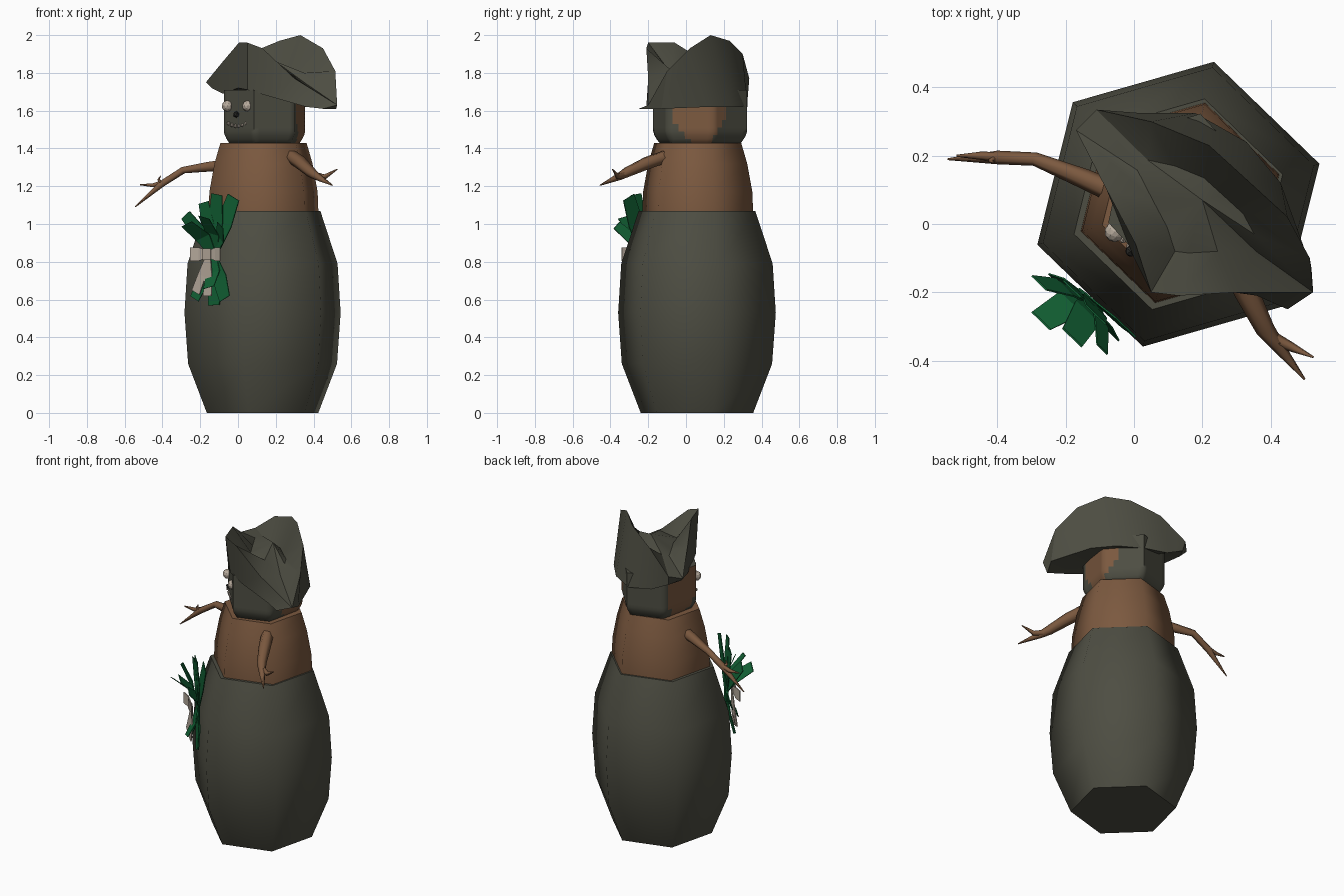
import bpy, bmesh, math
from mathutils import Vector

cube = bpy.data.objects.get("Cube")
if cube:
    bpy.data.objects.remove(cube, do_unlink=True)


def material(name, rgb):
    m = bpy.data.materials.new(name)
    m.use_nodes = True
    m.diffuse_color = (*rgb, 1)
    m.node_tree.nodes["Principled BSDF"].inputs["Base Color"].default_value = (*rgb, 1)
    return m


olive = material("dark olive", (0.075, 0.075, 0.055))
brown = material("earth brown", (0.2, 0.1, 0.05))
green = material("leaf green", (0.006, 0.12, 0.035))
beige = material("pale ribbon", (0.48, 0.41, 0.34))
black = material("coal", (0.02, 0.02, 0.018))

# frame of the face side of the six-sided body: sideways and outward
TURN = math.radians(16)
AIM = math.radians(226)
SIDE = Vector((-math.sin(AIM), math.cos(AIM), 0))
OUT = Vector((math.cos(AIM), math.sin(AIM), 0))
UP = Vector((0, 0, 1))


def finish(name, bm, mats, angle=None):
    bmesh.ops.recalc_face_normals(bm, faces=bm.faces)
    me = bpy.data.meshes.new(name)
    bm.to_mesh(me)
    bm.free()
    ob = bpy.data.objects.new(name, me)
    bpy.context.collection.objects.link(ob)
    for m in mats:
        me.materials.append(m)
    if angle:
        bpy.ops.object.select_all(action="DESELECT")
        ob.select_set(True)
        bpy.context.view_layer.objects.active = ob
        bpy.ops.object.shade_smooth_by_angle(angle=math.radians(angle))
    return ob


def bridge(bm, rings):
    for a, b in zip(rings, rings[1:]):
        for i in range(len(a)):
            j = (i + 1) % len(a)
            bm.faces.new((a[i], a[j], b[j], b[i]))


def hex_stack(name, profile, center, mats, cuts=1, squash=(1, 1), rule=None):
    """Six-sided lathe; cuts subdivides every side."""
    corners = [Vector((math.cos(TURN + k * math.pi / 3) * squash[0],
                       math.sin(TURN + k * math.pi / 3) * squash[1], 0)) for k in range(6)]
    outline = [corners[k].lerp(corners[(k + 1) % 6], c / cuts)
               for k in range(6) for c in range(cuts)]
    bm = bmesh.new()
    rings = [[bm.verts.new(p * r + Vector((*center, z))) for p in outline] for z, r in profile]
    bridge(bm, rings)
    bm.faces.new(rings[0])
    bm.faces.new(rings[-1])
    if rule:
        for f in bm.faces:
            f.material_index = rule(f.calc_center_median())
    return finish(name, bm, mats, 65)


# barrel-shaped lower body and the chest rising from it
hex_stack("lower_body", [(0, .307), (.26, .41), (.53, .43), (.79, .413), (1.07, .318)],
          (.13, .058), [olive])
hex_stack("chest", [(1.0, .302), (1.07, .302), (1.17, .298), (1.32, .27), (1.43, .237)],
          (.135, .062), [brown])

# head with a ragged brown patch on both cheeks
HEAD = (.14, .075)


def cheek(p):
    a = math.degrees(math.atan2(p.y - HEAD[1], p.x - HEAD[0]))
    rise = max(0, min(1, (p.z - 1.42) / .13))
    if abs(a) < 90:
        return int(abs(a + 2) < 14 + 26 * rise)
    return int(abs(a % 360 - 168) < 16 + 16 * rise)


heights = [1.45 + .02 * k for k in range(14)]
hex_stack("head", [(1.42, .84)] + [(z, min(1, .93 + (z - 1.45) * 2.3)) for z in heights],
          HEAD, [olive, brown], cuts=8, squash=(.224, .256), rule=cheek)

# folded hat: lower rim and upturned edge, paired point by point
rim = [(.45, -.25, 1.61), (.52, -.13, 1.61), (.43, .12, 1.62), (.33, .24, 1.62),
       (.18, .325, 1.62), (.02, .325, 1.65), (-.1, .32, 1.71), (-.14, .25, 1.72),
       (-.08, .1, 1.69), (0, -.1, 1.72), (.05, -.15, 1.71), (.15, -.18, 1.68), (.36, -.21, 1.62)]
edge = [(.525, -.2, 1.63), (.515, -.1, 1.81), (.45, .02, 1.93), (.33, .13, 2),
        (.22, .23, 1.97), (.05, .3, 1.9), (-.11, .335, 1.77), (-.17, .275, 1.75),
        (-.08, .1, 1.86), (.005, -.06, 1.96), (.05, -.2, 1.96), (.13, -.21, 1.93), (.3, -.2, 1.77)]
bm = bmesh.new()
inner = []
for p in edge:
    q = Vector(p).lerp(Vector((.19, .04, 1.82)), .5)
    inner.append((q.x, q.y, 1.8 if p[2] > 1.8 else q.z + .02))
rings = [[bm.verts.new(p) for p in ring] for ring in (rim, edge, inner)]
bridge(bm, rings)
for ring, apex in ((rings[0], (.15, .06, 1.68)), (rings[2], (.2, .07, 1.86))):
    tip = bm.verts.new(apex)
    for i in range(len(ring)):
        bm.faces.new((ring[i], ring[(i + 1) % len(ring)], tip))
finish("folded_hat", bm, [olive], 28)


# branch arms made from tapered tubes
def twig(name, points, radii):
    bm = bmesh.new()
    pts = [Vector(p) for p in points]
    rings = []
    for i, p in enumerate(pts):
        d = (pts[min(i + 1, len(pts) - 1)] - pts[max(i - 1, 0)]).normalized()
        u = d.cross(UP).normalized()
        v = u.cross(d)
        rings.append([bm.verts.new(p + (u * math.cos(a) + v * math.sin(a)) * radii[i])
                      for a in (k * math.pi / 3 for k in range(6))])
    bridge(bm, rings)
    bm.faces.new(rings[0])
    bm.faces.new(rings[-1])
    finish(name, bm, [brown], 65)


twig("right_arm", [(-.05, .09, 1.31), (-.14, .13, 1.305), (-.29, .19, 1.285), (-.4, .195, 1.215),
                   (-.545, .19, 1.09)], [.034, .03, .02, .02, .003])
twig("right_arm_finger", [(-.38, .195, 1.225), (-.45, .2, 1.205), (-.52, .2, 1.208)], [.016, .012, .003])
twig("right_arm_thumb", [(-.4, .195, 1.21), (-.42, .185, 1.235), (-.41, .18, 1.255)], [.01, .008, .002])
twig("left_arm", [(.28, -.1, 1.36), (.33, -.2, 1.325), (.385, -.31, 1.275), (.42, -.355, 1.25),
                  (.5, -.455, 1.205)], [.036, .036, .028, .02, .003])
twig("left_arm_finger", [(.4, -.33, 1.26), (.46, -.36, 1.25), (.525, -.39, 1.29)], [.02, .014, .003])


# face: eyes, nose and a row of mouth beads
def ball(name, s, z, r, mat, lift=0.0):
    center = Vector((*HEAD, 0)) + OUT * (.207 + lift) + SIDE * s + UP * z
    bm = bmesh.new()
    bmesh.ops.create_icosphere(bm, subdivisions=1 if r < .02 else 2, radius=r)
    bmesh.ops.translate(bm, verts=bm.verts, vec=center)
    finish(name, bm, [mat])


for name, s in (("right_eye", -.073), ("left_eye", .078)):
    ball(name, s, 1.625, .03, beige)
ball("nose", 0, 1.58, .018, black, .008)
for k in range(6):
    x = (k - 2.5) / 2.5
    ball(f"mouth_bead_{k + 1}", x * .065, 1.518 + .015 * x * x, .011, beige)

# leaf spray and ribbon bow laid on the body side below the face
ORIGIN = Vector((-.115, -.205, .84))


def blade(name, angle, length, width, lean, mat, tip=1.0, start=0.0, base=.45, lift=.02):
    a = math.radians(angle)
    d = SIDE * math.sin(a) + UP * math.cos(a)
    w = SIDE * math.cos(a) - UP * math.sin(a)
    bm = bmesh.new()
    rows = []
    for t, k in ((0, base), (.55, 1), (1, tip)):
        c = ORIGIN + d * (start + length * t) + OUT * (lift + lean * t * t)
        rows.append([bm.verts.new(c + w * width * k * s + OUT * o)
                     for s, o in ((-.5, 0), (.5, 0), (.5, .005), (-.5, .005))])
    bridge(bm, rows)
    bm.faces.new(rows[0])
    bm.faces.new(rows[-1])
    finish(name, bm, [mat])


leaves = [(24, .33, .11, -.01), (8, .32, .1, .02), (-12, .28, .09, .01), (-34, .25, .09, .06),
          (12, .2, .1, .12), (40, .2, .07, .08), (-20, .17, .1, .14),
          (155, .26, .1, .02), (178, .27, .1, .01), (205, .26, .08, .03), (168, .18, .1, .07)]
for i, (a, length, width, lean) in enumerate(leaves):
    blade(f"leaf_{i + 1}", a, length, width, lean, green, tip=.8, lift=.015 + .004 * (i % 4))
for side, a in (("right", -90), ("left", 90)):
    blade(f"bow_loop_{side}", a, .11, .07, .02, beige, base=.5, lift=.06)
for side, a in (("right", 203), ("left", 180)):
    blade(f"bow_tail_{side}", a, .22, .055, .01, beige, tip=1.1, lift=.055)
blade("bow_knot", 0, .06, .06, 0, beige, start=-.03, base=1, lift=.07)
